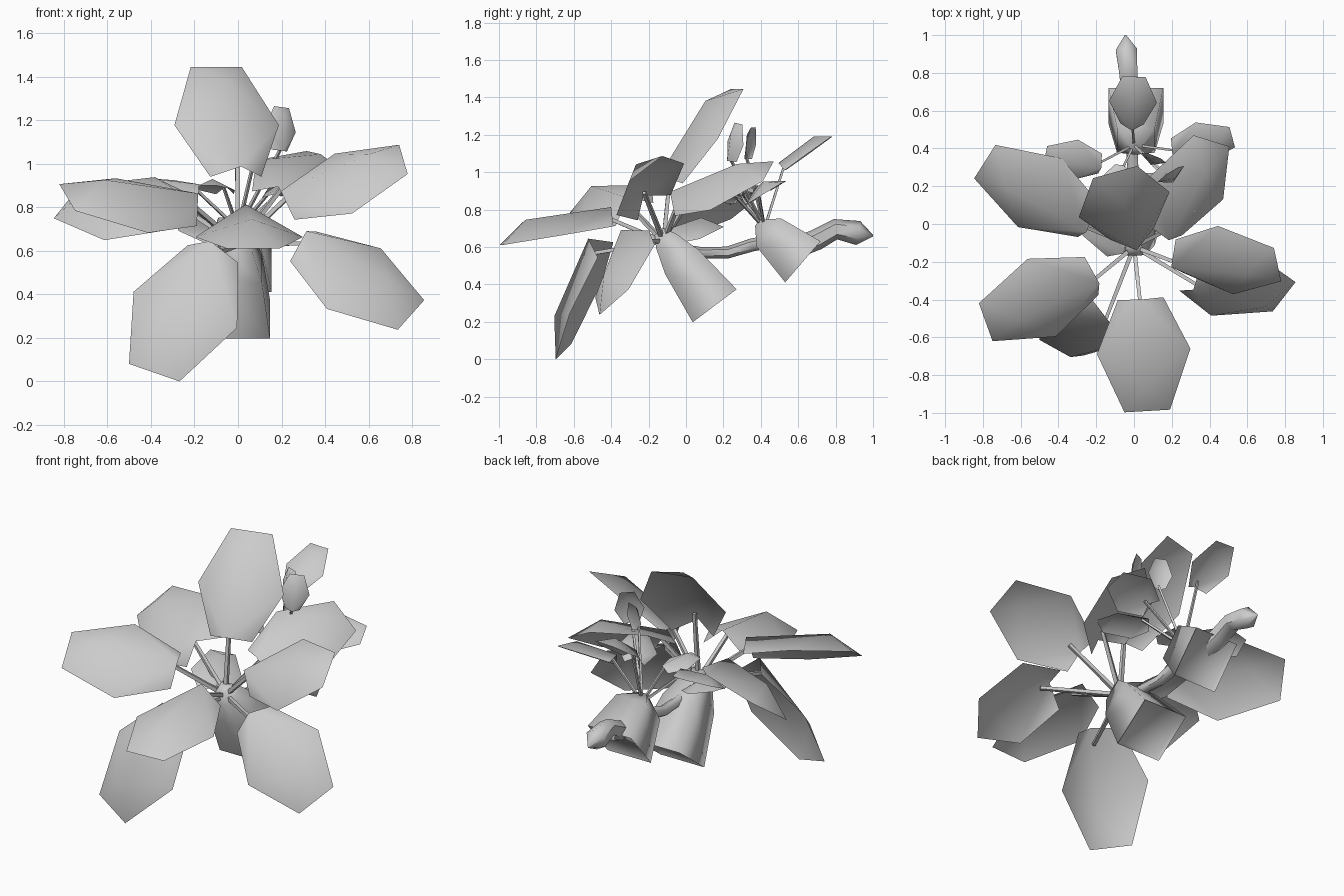
import bpy, bmesh, math
from mathutils import Vector, Matrix

if "Cube" in bpy.data.objects:
    bpy.data.objects.remove(bpy.data.objects["Cube"])

grey = bpy.data.materials.new("light_grey")
grey.diffuse_color = (0.6, 0.6, 0.6, 1)
grey.use_nodes = True
grey.node_tree.nodes["Principled BSDF"].inputs["Base Color"].default_value = grey.diffuse_color


def finish(name, bm, angle=40, fix=True):
    if fix:
        bmesh.ops.recalc_face_normals(bm, faces=bm.faces)
    me = bpy.data.meshes.new(name)
    bm.to_mesh(me)
    bm.free()
    me.materials.append(grey)
    ob = bpy.data.objects.new(name, me)
    bpy.context.collection.objects.link(ob)
    bpy.context.view_layer.objects.active = ob
    ob.select_set(True)
    bpy.ops.object.shade_smooth_by_angle(angle=math.radians(angle))
    ob.select_set(False)
    return ob


def tube(name, path, radii, sides):
    """Loft a polygon section along a path."""
    bm = bmesh.new()
    pts = [Vector(p) for p in path]
    rings = []
    for i, p in enumerate(pts):
        d = (pts[min(i + 1, len(pts) - 1)] - pts[max(i - 1, 0)]).normalized()
        a = d.cross(Vector((0, 0, 1))).normalized()
        b = a.cross(d)
        rings.append([bm.verts.new(p + radii[i] * (a * math.cos(t) + b * math.sin(t)))
                      for t in (2 * math.pi * (k + .5) / sides for k in range(sides))])
    for r, s in zip(rings, rings[1:]):
        for k in range(sides):
            bm.faces.new((r[k], r[(k + 1) % sides], s[(k + 1) % sides], s[k]))
    bm.faces.new(rings[0])
    end = bm.faces.new(rings[-1])
    return bm, end


def leaf(name, base, tip, roll):
    """Six-sided leaf blade with a raised midrib."""
    b, t = Vector(base), Vector(tip)
    d = t - b
    n = d.length
    d.normalize()
    side = Matrix.Rotation(math.radians(roll), 3, d) @ d.cross(Vector((0, 0, 1))).normalized()
    up = side.cross(d)
    outline = [(0, .2), (.47, .41), (1, .2), (1, -.2), (.47, -.41), (0, -.2)]
    bm = bmesh.new()
    v = [bm.verts.new(b + d * u * n + side * w * n) for u, w in outline]
    rib = bm.verts.new(b + (up * .17 - d * .02) * n)
    knot = bm.verts.new(b + (d * .75 + up * .185) * n)
    for f in ((rib, v[0], v[1]), (rib, v[1], knot), (knot, v[1], v[2]), (knot, v[2], v[3]),
              (knot, v[3], v[4]), (rib, knot, v[4]), (rib, v[4], v[5])):
        bm.faces.new(f[::-1])
    bm.normal_update()
    if sum((f.normal for f in bm.faces), Vector()).dot(up) < 0:
        bmesh.ops.reverse_faces(bm, faces=bm.faces)
    finish(name, bm, 60, fix=False)
    return b + (d * .12 + up * .14) * n


def plant(label, crown, leaves, r):
    for i, (base, tip, roll) in enumerate(leaves):
        end = leaf(f"{label}_leaf_{i}", base, tip, roll)
        bm, _ = tube(f"{label}_stem_{i}", [crown, end], [r, r * .8], 4)
        finish(f"{label}_stem_{i}", bm)


def pot(name, crown, axis, rings):
    """Square flared body, hollowed at its wide end."""
    c, a = Vector(crown), Vector(axis).normalized()
    bm, end = tube(name, [c + a * h for h, _ in rings], [w * math.sqrt(2) for _, w in rings], 4)
    bmesh.ops.recalc_face_normals(bm, faces=bm.faces)
    bmesh.ops.inset_individual(bm, faces=[end], thickness=.018)
    bmesh.ops.translate(bm, verts=end.verts, vec=-a * .02)
    finish(name, bm, 90, fix=False)


# Large plant: leaf base, leaf tip, roll about its length
plant("large", (0, -.12, .63), [
    ((-.115, -.43, .585), (-.385, -.655, .04), -35),
    ((-.225, -.275, .775), (-.785, -.52, .845), -30),
    ((.035, -.395, .71), (.07, -.99, .61), 0),
    ((-.24, .02, .77), (-.79, .33, .82), -34),
    ((-.01, -.05, .94), (-.10, .275, 1.445), 0),
    ((.24, -.17, .81), (.76, -.215, 1.02), 40),
    ((.30, -.275, .62), (.795, -.385, .305), 42),
    ((.16, -.03, .82), (.41, .44, 1.005), 30),
    ((-.08, -.14, .62), (-.22, .17, .72), 10),
], .016)

# Small plant
plant("small", (0, .42, .70), [
    ((-.01, .53, 1.01), (.0, .78, 1.19), 0),
    ((.19, .25, 1.06), (.20, .28, 1.26), 50),
    ((.10, .34, 1.07), (.11, .36, 1.24), 5),
    ((.21, .40, .87), (.52, .46, .91), 30),
    ((-.18, .32, .86), (-.47, .36, .89), -25),
    ((-.06, .3, .86), (-.14, .1, .90), 0),
    ((.15, .28, .84), (.28, .04, .89), 10),
], .01)

# Flared bodies below each crown
pot("large_pot", (0, -.12, .65), (0, .6, -.8),
    [(-.04, .03), (.02, .065), (.16, .11), (.455, .147)])
pot("small_pot", (.01, .405, .71), (0, .755, -.65),
    [(-.03, .02), (.05, .10), (.29, .145)])

# Runner joining the plants, and the new bud at its end
bm, _ = tube("runner", [(0, -.05, .59), (.01, .08, .57), (.0, .22, .57), (-.01, .35, .61), (0, .5, .64)],
             [.03, .03, .032, .035, .035], 6)
finish("runner", bm, 60)
bm, _ = tube("runner_tip", [(0, .55, .58), (-.02, .70, .64), (-.03, .80, .695), (-.04, .92, .675), (-.045, 1, .66)],
             [.055, .057, .055, .065, .004], 6)
finish("runner_tip", bm, 60)
